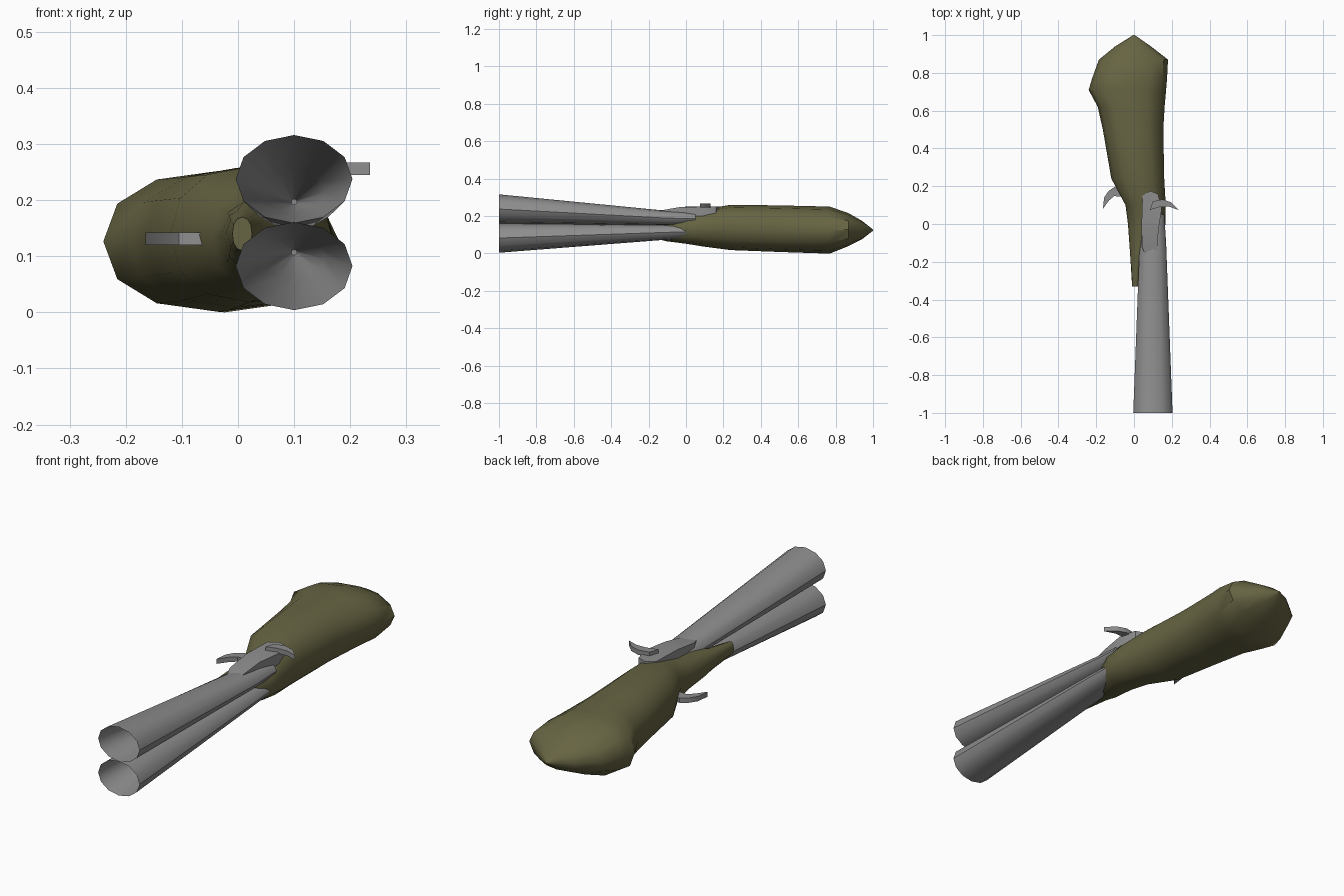
import bpy, bmesh, math

if "Cube" in bpy.data.objects:
    bpy.data.objects.remove(bpy.data.objects["Cube"])


def material(name, rgb):
    m = bpy.data.materials.new(name)
    m.diffuse_color = (*rgb, 1)
    m.use_nodes = True
    m.node_tree.nodes["Principled BSDF"].inputs["Base Color"].default_value = m.diffuse_color
    return m


METAL = material("gun_grey", (0.27, 0.27, 0.27))
WOOD = material("olive_wood", (0.135, 0.128, 0.055))


def finish(bm, name, mat, angle=40, recalc=True):
    if recalc:
        bmesh.ops.recalc_face_normals(bm, faces=bm.faces)
    me = bpy.data.meshes.new(name)
    bm.to_mesh(me)
    bm.free()
    me.materials.append(mat)
    ob = bpy.data.objects.new(name, me)
    bpy.context.collection.objects.link(ob)
    bpy.ops.object.select_all(action='DESELECT')
    ob.select_set(True)
    bpy.context.view_layer.objects.active = ob
    bpy.ops.object.shade_smooth_by_angle(angle=math.radians(angle))
    return ob


def loft(name, mat, rings, sides, power=1.0, caps=True):
    """rings: (y, x centre, z centre, x radius, z radius)"""
    bm = bmesh.new()
    loops = []
    for y, cx, cz, rx, rz in rings:
        loop = []
        for i in range(sides):
            a = 2 * math.pi * i / sides
            c, s = math.cos(a), math.sin(a)
            px = math.copysign(abs(c) ** power, c)
            pz = math.copysign(abs(s) ** power, s)
            loop.append(bm.verts.new((cx + rx * px, y, cz + rz * pz)))
        loops.append(loop)
    for a, b in zip(loops, loops[1:]):
        for i in range(sides):
            j = (i + 1) % sides
            bm.faces.new((a[i], a[j], b[j], b[i]))
    if caps:
        bm.faces.new(loops[0])
        bm.faces.new(loops[-1])
    return finish(bm, name, mat)


def prism(name, outline, z0, z1, slope=None):
    """Extruded top-view outline; slope(y) lowers the top face"""
    bm = bmesh.new()
    low = [bm.verts.new((x, y, z0)) for x, y in outline]
    top = [bm.verts.new((x, y, z1 - (slope(y) if slope else 0))) for x, y in outline]
    n = len(outline)
    for i in range(n):
        j = (i + 1) % n
        bm.faces.new((low[i], low[j], top[j], top[i]))
    bm.faces.new(low)
    bm.faces.new(top)
    bmesh.ops.triangulate(bm, faces=[f for f in bm.faces if len(f.verts) > 4])
    return finish(bm, name, METAL, 30)


# Two flared barrels, with a tapered bore inside each
for label, side in (("upper", 1), ("lower", -1)):
    loft(label + "_barrel", METAL, [
        (0.05, 0.10, 0.152 + side * 0.034, 0.060, 0.034),
        (-0.10, 0.10, 0.151 + side * 0.038, 0.070, 0.039),
        (-1.0, 0.10, 0.160 + side * 0.0775, 0.104, 0.0785),
        (-0.65, 0.10, 0.155 + side * 0.060, 0.055, 0.040),
        (-0.30, 0.10, 0.152 + side * 0.045, 0.005, 0.005)], 12)

# Stock: (y, left x, right x, bottom z, top z)
profile = [
    (-0.33, -0.010, 0.025, 0.110, 0.170),
    (-0.20, -0.018, 0.050, 0.095, 0.185),
    (-0.11, -0.024, 0.120, 0.066, 0.205),
    (0.00, -0.032, 0.168, 0.052, 0.215),
    (0.10, -0.045, 0.168, 0.036, 0.238),
    (0.24, -0.120, 0.160, 0.018, 0.260),
    (0.50, -0.165, 0.155, 0.008, 0.257),
    (0.62, -0.192, 0.162, 0.004, 0.254),
    (0.71, -0.240, 0.170, 0.001, 0.252),
    (0.77, -0.222, 0.175, 0.000, 0.250),
    (0.87, -0.186, 0.180, 0.040, 0.215),
    (0.94, -0.100, 0.090, 0.075, 0.175),
    (1.00, -0.004, 0.004, 0.122, 0.128)]
loft("stock", WOOD, [(y, (l + r) / 2, (b + t) / 2, (r - l) / 2, (t - b) / 2)
                     for y, l, r, b, t in profile], 12, 0.9)

# Lock plate on the top of the breech
prism("lock_plate",
      [(0.042, -0.12), (0.063, -0.17), (0.12, -0.16), (0.13, -0.03),
       (0.147, 0.08), (0.127, 0.16), (0.085, 0.175), (0.045, 0.15), (0.04, 0.0)],
      0.20, 0.250, lambda y: max(0, -y - 0.02) * 0.17)

# Curved hammer lever
prism("hammer",
      [(0.085, 0.075), (0.10, 0.12), (0.15, 0.13), (0.195, 0.115),
       (0.235, 0.075), (0.185, 0.092), (0.135, 0.09)], 0.245, 0.267)

# Hooked trigger on the side
prism("trigger",
      [(-0.03, 0.14), (-0.03, 0.19), (-0.105, 0.195), (-0.135, 0.175), (-0.158, 0.14),
       (-0.165, 0.08), (-0.132, 0.125), (-0.105, 0.148)], 0.12, 0.142)
